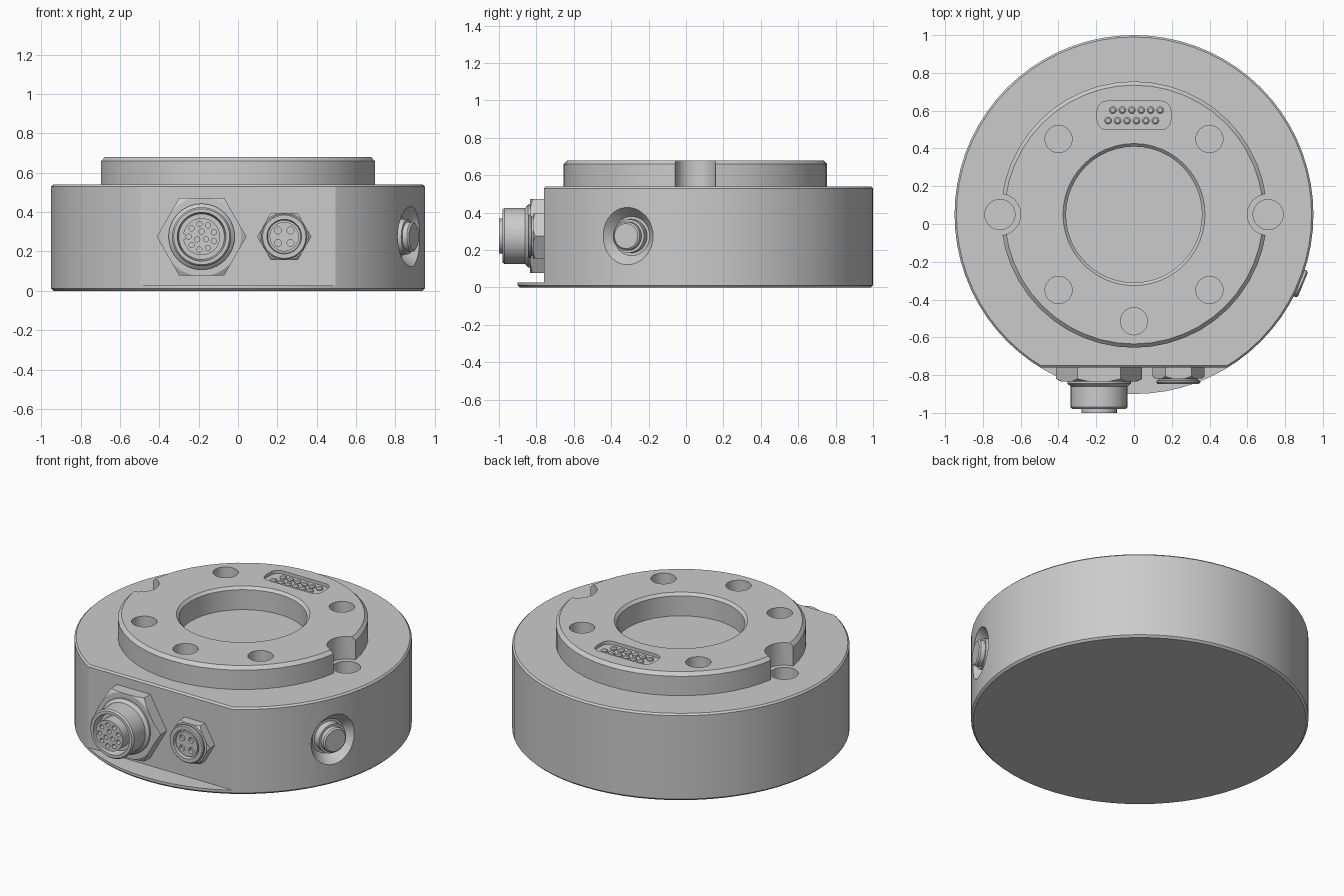
import bpy, bmesh
from math import sin, cos, pi, radians
from mathutils import Vector, Matrix

if "Cube" in bpy.data.objects:
    bpy.data.objects.remove(bpy.data.objects["Cube"])

C = Vector((0, 0.05, 0))       # axis of the round housing
FRONT = Vector((0, -1, 0))


def finish(bm, name):
    bmesh.ops.recalc_face_normals(bm, faces=bm.faces[:])
    me = bpy.data.meshes.new(name)
    bm.to_mesh(me)
    bm.free()
    ob = bpy.data.objects.new(name, me)
    bpy.context.collection.objects.link(ob)
    return ob


def lathe(name, profile, loc, direction=None, segs=32, closed=False):
    """Revolve (radius, height) points about an axis through loc."""
    rot = direction.to_track_quat('Z', 'Y').to_matrix() if direction else Matrix.Identity(3)
    bm = bmesh.new()
    rings = []
    for r, h in profile:
        n = segs if r > 0 else 1
        rings.append([bm.verts.new(Vector(loc) + rot @ Vector(
            (r * cos(2 * pi * i / segs), r * sin(2 * pi * i / segs), h))) for i in range(n)])
    pairs = list(zip(rings, rings[1:]))
    if closed:
        pairs.append((rings[-1], rings[0]))
    for a, b in pairs:
        if len(a) == 1:
            bm.faces.new(b)
            bm.verts.remove(a[0])
        elif len(b) == 1:
            bm.faces.new(a)
            bm.verts.remove(b[0])
        else:
            for i in range(segs):
                j = (i + 1) % segs
                bm.faces.new((a[i], a[j], b[j], b[i]))
    return finish(bm, name)


def rod(name, r, h0, h1, loc, direction=None, segs=24):
    return lathe(name, [(0, h0), (r, h0), (r, h1), (0, h1)], loc, direction, segs)


def prism(name, pts, offset):
    bm = bmesh.new()
    face = bm.faces.new([bm.verts.new(p) for p in pts])
    ext = bmesh.ops.extrude_face_region(bm, geom=[face])
    bmesh.ops.translate(bm, vec=offset,
                        verts=[v for v in ext['geom'] if isinstance(v, bmesh.types.BMVert)])
    return finish(bm, name)


def boolean(ob, tool, op='DIFFERENCE'):
    mod = ob.modifiers.new('bool', 'BOOLEAN')
    mod.operation, mod.solver, mod.object = op, 'EXACT', tool
    bpy.context.view_layer.objects.active = ob
    bpy.ops.object.modifier_apply(modifier=mod.name)
    bpy.data.objects.remove(tool)


# Round housing with a flat front above a thin bottom flange
body = lathe('housing', [(0, 0), (0.938, 0), (0.95, 0.012), (0.95, 0.53), (0.94, 0.54), (0, 0.54)],
             C, segs=72)
flat = [(-0.76, 0.028), (-0.76, 0.53), (-0.75, 0.54), (-0.75, 0.8), (-2, 0.8), (-2, 0.028)]
boolean(body, prism('cut', [(-2, y, z) for y, z in flat], (4, 0, 0)))

# Raised mounting ring with two side notches
ring = lathe('ring', [(0.36, 0.52), (0.705, 0.52), (0.705, 0.66), (0.685, 0.68), (0.376, 0.68), (0.36, 0.664)],
             C, segs=48, closed=True)
for s in (-1, 1):
    boolean(ring, rod('cut', 0.11, 0.4, 0.8, C + Vector((s * 0.71, 0, 0))))
boolean(body, ring, 'UNION')

# Bolt holes in the ring, and in the housing below the notches
holes = [(0.565 * cos(radians(a)), 0.565 * sin(radians(a))) for a in (45, 135, 225, 270, 315)]
for x, y in holes + [(-0.71, 0), (0.71, 0)]:
    r = 0.08 if y == 0 else 0.072
    boolean(body, rod('cut', r, 0.3, 0.8, C + Vector((x, y, 0))))

# Contact recess with rounded corners
corners = [(0.145, 0.6, 0), (-0.145, 0.6, 90), (-0.145, 0.55, 180), (0.145, 0.55, 270)]
outline = [(x + 0.05 * cos(radians(a + t)), y + 0.05 * sin(radians(a + t)), 0.66)
           for x, y, a in corners for t in range(0, 91, 18)]
boolean(body, prism('cut', outline, (0, 0, 0.1)))

# Countersunk seat for the side button
BTN = Vector((cos(radians(-22.5)), sin(radians(-22.5)), 0))
BTN_LOC = C + Vector((0, 0, 0.275))
boolean(body, lathe('cut', [(0, 0.89), (0.105, 0.89), (0.15, 0.945), (0.19, 0.994), (0, 0.994)],
                    BTN_LOC, BTN, 32))

# Side button
lathe('side_button', [(0, 0.87), (0.09, 0.87), (0.09, 0.935), (0.076, 0.935), (0.076, 0.96),
                      (0.067, 0.968), (0, 0.968)], BTN_LOC, BTN, 32)

# Contact pins in the recess
for row, y in enumerate((0.547, 0.603)):
    for i in range(6):
        lathe('contact_pin', [(0, 0.65), (0.019, 0.65), (0.019, 0.668), (0.012, 0.674), (0, 0.674)],
              (-0.137 + 0.05 * i + 0.025 * row, y, 0), segs=12)


def hex_nut(name, loc, R, depth):
    """Hexagon with conically chamfered corners."""
    nut = rod(name, R, -0.01, depth, loc, FRONT, 6)
    cone = lathe('cut', [(0, -0.05), (R * 1.2, -0.05), (R * 1.2, depth * 0.45), (R * 0.84, depth + 0.005),
                         (0, depth + 0.005)], loc, FRONT, 48)
    boolean(nut, cone, 'INTERSECT')
    return nut


def sockets(ob, loc, rings, r, h):
    for count, radius, start in rings:
        for i in range(count):
            a = radians(start) + 2 * pi * i / count
            boolean(ob, rod('cut', r, h - 0.03, h + 0.05,
                            loc + Vector((radius * cos(a), 0, radius * sin(a))), FRONT, 12))


# Large round connector
P = Vector((-0.185, -0.76, 0.275))
hex_nut('large_nut', P, 0.228, 0.075)
lathe('large_barrel', [(0, 0.05), (0.168, 0.05), (0.168, 0.085), (0.15, 0.1), (0.15, 0.21), (0.142, 0.22),
                       (0.124, 0.22), (0.116, 0.165), (0, 0.165)], P, FRONT, 40)
insert = rod('large_insert', 0.094, 0.15, 0.24, P, FRONT, 32)
boolean(insert, rod('cut', 0.014, 0.17, 0.3, P + Vector((-0.094, 0, 0)), FRONT, 12))
sockets(insert, P, [(9, 0.066, 20), (3, 0.026, 90)], 0.0135, 0.24)

# Small round connector
Q = Vector((0.235, -0.76, 0.275))
hex_nut('small_nut', Q, 0.138, 0.058)
lathe('small_collar', [(0, 0.04), (0.105, 0.04), (0.105, 0.066), (0.116, 0.07), (0.116, 0.08), (0.11, 0.086),
                       (0.088, 0.086), (0.084, 0.06), (0, 0.06)], Q, FRONT, 32)
insert = rod('small_insert', 0.075, 0.05, 0.08, Q, FRONT, 24)
sockets(insert, Q, [(4, 0.045, 45)], 0.018, 0.08)

# Smooth round walls, keep edges sharp
for ob in bpy.context.scene.objects:
    ob.select_set(True)
bpy.context.view_layer.objects.active = body
bpy.ops.object.shade_smooth_by_angle(angle=radians(25))
